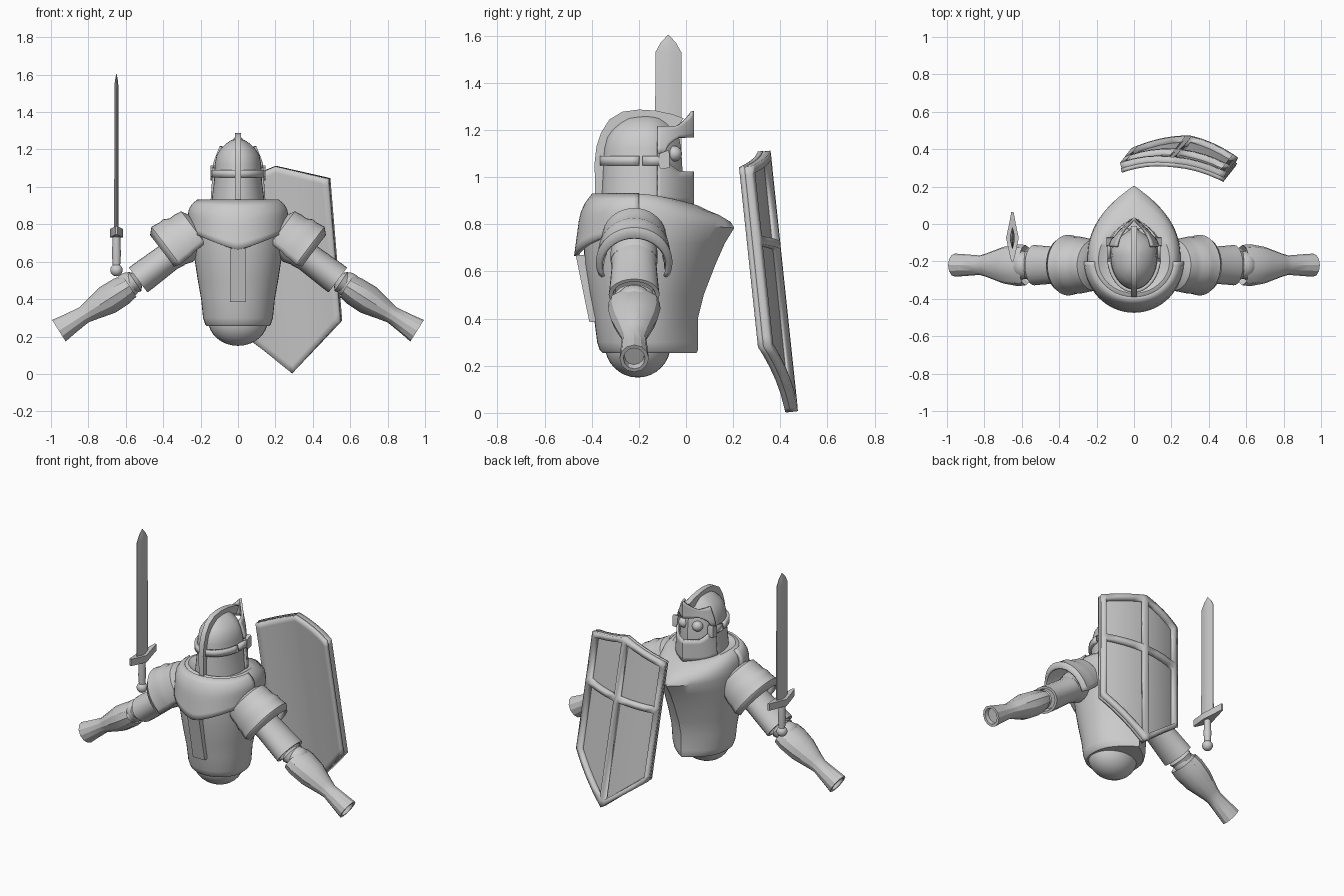
import bpy, bmesh, math
from mathutils import Vector

if "Cube" in bpy.data.objects:
    bpy.data.objects.remove(bpy.data.objects["Cube"])

steel = bpy.data.materials.new("steel grey")
steel.diffuse_color = (0.6, 0.6, 0.6, 1)
steel.use_nodes = True
steel.node_tree.nodes["Principled BSDF"].inputs["Base Color"].default_value = steel.diffuse_color


def finish(name, bm, angle=35, solid=0, offset=0):
    bmesh.ops.remove_doubles(bm, verts=bm.verts, dist=1e-5)
    bmesh.ops.recalc_face_normals(bm, faces=bm.faces)
    me = bpy.data.meshes.new(name)
    bm.to_mesh(me)
    bm.free()
    ob = bpy.data.objects.new(name, me)
    bpy.context.collection.objects.link(ob)
    me.materials.append(steel)
    if solid:
        mod = ob.modifiers.new("thickness", 'SOLIDIFY')
        mod.thickness, mod.offset = solid, offset
    bpy.ops.object.select_all(action='DESELECT')
    ob.select_set(True)
    bpy.context.view_layer.objects.active = ob
    bpy.ops.object.shade_smooth_by_angle(angle=math.radians(angle))
    return ob


def loft(name, rows, closed=True, caps=True, **kw):
    """Skin a list of equal-length point rows."""
    bm = bmesh.new()
    vs = [[bm.verts.new(p) for p in r] for r in rows]
    n = len(rows[0])
    for a, b in zip(vs, vs[1:]):
        for i in range(n if closed else n - 1):
            j = (i + 1) % n
            bm.faces.new((a[i], a[j], b[j], b[i]))
    if closed and caps:
        bm.faces.new(vs[0])
        bm.faces.new(vs[-1])
    return finish(name, bm, **kw)


def slab(name, outline, half, **kw):
    """Side outline in (y, z), extruded across x."""
    return loft(name, [[(x, y, z) for y, z in outline] for x in (-half, half)], **kw)


def ball(name, centre, radii):
    bm = bmesh.new()
    bmesh.ops.create_uvsphere(bm, u_segments=32, v_segments=16, radius=1)
    for v in bm.verts:
        v.co = Vector(c + r * k for c, r, k in zip(centre, radii, v.co))
    return finish(name, bm)


def front_point(s, side, w, yc, yf):
    """Ogive front half: s = 0 at the side, 1 at the pointed ridge."""
    return side * w * (1 - s ** 2.4), yc + (yf - yc) * s


def section(z, w, yb, yf, yc=-0.2, tilt=0.0, n=14):
    pts = [front_point(i / n, 1, w, yc, yf) for i in range(n + 1)]
    pts += [front_point(i / n, -1, w, yc, yf) for i in range(n - 1, -1, -1)]
    pts += [(-w * math.cos(a), yc + (yb - yc) * math.sin(a))
            for a in (math.pi * i / 20 for i in range(1, 20))]
    return [(x, y, z - tilt * max(0, (y - yc) / (yf - yc)) ** 1.5) for x, y in pts]


# Cuirass, with the collar sloping down to the chest point
loft("breastplate", [section(*r) for r in (
    (.255, .165, -.355, .045), (.265, .175, -.365, .05), (.30, .187, -.377, .05),
    (.40, .197, -.39, .05), (.50, .215, -.41, .075), (.63, .235, -.43, .125),
    (.72, .245, -.435, .165), (.80, .25, -.435, .205, -.2, .015),
    (.86, .248, -.43, .19, -.2, .05), (.90, .235, -.415, .14, -.2, .06),
    (.925, .21, -.39, .09, -.2, .065), (.93, .19, -.37, .05, -.2, .05),
    (.91, .15, -.34, .02, -.2, .02))])
ball("pelvis", (0, -.205, .29), (.16, .14, .14))

# Back yoke with a drooping lower edge, and the spine plate below it
rows = []
for k in range(8):
    t = k / 7
    row = []
    for i in range(33):
        a = math.pi * i / 32
        c, s = math.cos(a), math.sin(a)
        low = .665 + .10 * min(1, abs(c) ** 1.3)
        w = .21 + .047 * min(1, t * 3) ** .6
        yb = -.39 - .04 * min(1, t * 3) ** .6 - .035 * t
        row.append((w * c, -.2 + (yb + .2) * s, .925 + (low - .925) * t))
    rows.append(row)
loft("back_yoke", rows, closed=False, solid=.02, offset=0)
slab("spine_plate", [(-.468, .67), (-.41, .385), (-.36, .385), (-.40, .67)], .043)

# Helmet skull, crest, band and buckles
loft("helmet", [section(*r, -.17) for r in (
    (.88, .146, -.36, -.01), (.95, .138, -.357, -.012), (1.03, .128, -.353, -.015),
    (1.12, .124, -.348, -.02), (1.17, .114, -.335, -.03), (1.205, .092, -.31, -.05),
    (1.23, .065, -.28, -.075), (1.25, .035, -.25, -.1), (1.26, .01, -.2, -.14))])
outer = [(-.385, .91), (-.388, 1.06), (-.38, 1.13), (-.36, 1.19), (-.325, 1.245),
         (-.27, 1.278), (-.2, 1.287), (-.13, 1.283), (-.06, 1.268), (-.01, 1.25)]
inner = [(-.17 + (y + .17) * .8, .91 + (z - .91) * .87) for y, z in outer]
slab("helmet_crest", outer + inner[::-1], .017)
band = [section(z, w, -.358, .0, -.17) for z, w in ((1.05, .136), (1.09, .135))]
loft("helmet_band", [r[29:] + [] for r in band], closed=False, solid=.018)
for sx in (-1, 1):
    loft("band_strap", [[(sx * x, -.185, z), (sx * x, -.08, z)]
                        for x, z in ((.134, 1.05), (.134, 1.09))],
         closed=False, solid=.018)
    loft("band_buckle", [[(sx * x, y, z) for y, z in (
        (-.115, 1.045), (-.105, 1.035), (-.07, 1.04), (-.07, 1.1), (-.075, 1.115), (-.115, 1.1))]
        for x in (.11, .148)])
    ball("eye", (sx * .05, -.05, 1.10), (.033, .033, .033))


# Visor: chin plate and peaked brow, leaving a shared eye opening
def visor_row(bottom, t):
    row = []
    for side, order in ((1, range(5, 21)), (-1, range(19, 4, -1))):
        for i in order:
            s = i / 20
            gap = .068 * math.sqrt(min(1, max(0, (s - .4) / .3)))
            top = 1.215 + .065 * max(0, (s - .6) / .4) ** 1.5
            lo, hi = (.885, 1.10 - gap * 1.1) if bottom else (1.10 + gap, top)
            z = lo + (hi - lo) * t
            w = .148 - .12 * (z - .885) * .6 - max(0, z - 1.13) * .35
            yf = .028 - max(0, z - 1.17) * .0
            x, y = front_point(s, side, w, -.17, yf)
            row.append((x, y, z))
    return row


for name, bottom in (("visor_chin", True), ("visor_brow", False)):
    loft(name, [visor_row(bottom, k / 5) for k in range(6)], closed=False, solid=.014)

# Arms: tubes swept along an axis in the x-z plane
ARM_Y = -.22


def tube(name, sx, start, direction, rings, n=24, arc=None, **kw):
    d = Vector(direction).normalized()
    rows = []
    for dist, rn, ry in rings:
        row = []
        for i in range(n + (1 if arc else 0)):
            a = -arc + 2 * arc * i / n if arc else math.tau * i / n
            x = start[0] + d.x * dist - d.y * rn * math.cos(a)
            z = start[1] + d.y * dist + d.x * rn * math.cos(a)
            row.append((sx * x, ARM_Y + ry * math.sin(a), z))
        rows.append(row)
    return loft(name, rows, closed=not arc, **kw)


for sx in (-1, 1):
    tube("pauldron", sx, (.27, .70), (.8, -.6), [
        (-.10, .05, .05), (-.085, .12, .10), (-.07, .15, .13), (-.03, .155, .135),
        (.0, .155, .14), (.03, .172, .145), (.055, .17, .145), (.10, .178, .155),
        (.13, .148, .14)], arc=math.radians(112), solid=.015, offset=0)
    tube("shoulder_joint", sx, (.22, .74), (.8, -.6), [(0, .08, .09), (.1, .10, .10), (.16, .08, .1)])
    tube("upper_arm", sx, (.29, .685), (.8, -.6), [
        (0, .07, .09), (.06, .085, .10), (.10, .078, .095), (.27, .083, .105),
        (.305, .083, .108), (.305, .068, .09), (.27, .06, .08)])
    ball("elbow_joint", (sx * .59, ARM_Y, .475), (.068, .075, .068))
    tube("elbow_guard", sx, (.535, .505), (.83, -.55), [
        (0, .04, .06), (.02, .062, .085), (.06, .05, .07), (.10, .062, .09), (.13, .04, .06)], n=16)
    tube("forearm_guard", sx, (.58, .47), (.845, -.535), [
        (.03, .055, .08), (.0, .068, .108), (.05, .078, .112), (.14, .080, .098),
        (.25, .055, .062), (.29, .047, .052), (.38, .058, .058), (.447, .068, .062),
        (.447, .052, .046), (.42, .048, .042)], n=12, angle=28)

# Sword held upright beside the right hand
SX, SY = -.65, -.075


def diamond(z, rx, ry):
    return [(SX + rx, SY, z), (SX, SY + ry, z), (SX - rx, SY, z), (SX, SY - ry, z)]


def blade_ring(z, rx, ry):
    return [(SX + i * rx, SY + j * ry, z) for i, j in
            ((1, .3), (.2, 1), (-.2, 1), (-1, .3), (-1, -.3), (-.2, -1), (.2, -1), (1, -.3))]


loft("blade", [blade_ring(.76, .012, .057), blade_ring(1.53, .011, .055),
               blade_ring(1.57, .008, .033), blade_ring(1.603, .001, .003)], angle=20)
loft("crossguard", [[(SX + i * w, y, z + dz) for i, z in ((-1, .73), (1, .73), (1, .775), (-1, .775))]
                    for y, w, dz in ((-.2, .006, .015), (-.15, .018, .008), (-.075, .034, 0),
                                     (.0, .018, .008), (.065, .006, .015))])
loft("grip", [[(SX + r * math.cos(a), SY + r * math.sin(a), z)
               for a in (math.tau * i / 16 for i in range(16))]
              for z, r in ((.55, .018), (.64, .024), (.74, .02))])
ball("pommel", (SX, SY, .555), (.033, .033, .033))


# Curved, leaning kite shield with raised rim and cross ribs on the outer face
def shield_point(u, d, out):
    x = .20 + .275 * u + .083 * d
    z = 1.11 + .023 * u - .996 * d
    return (x, .315 + .105 * d - .065 * u * u - .025 * u + out, z)


COLS = [-1, -.89, -.7, -.5, -.28, -.055, 0, .055, .28, .5, .7, .89, 1]


def shield_sheet(name, ribs_only, out, thick):
    bm = bmesh.new()
    grid = []
    for u in COLS:
        top, bot = .09 * abs(u), 1.11 - .255 * abs(u)
        grid.append([bm.verts.new(shield_point(u, d, out))
                     for d in (top, top + .035, .385, .42, bot - .04, bot)])
    for i in range(len(COLS) - 1):
        edge = i in (0, 5, 6, len(COLS) - 2)
        for j in range(5):
            if not ribs_only or edge or j in (0, 2, 4):
                bm.faces.new((grid[i][j], grid[i + 1][j], grid[i + 1][j + 1], grid[i][j + 1]))
    return finish(name, bm, angle=30, solid=thick, offset=0)


shield_sheet("shield_plate", False, 0, .022)
shield_sheet("shield_ribs", True, .018, .05)
